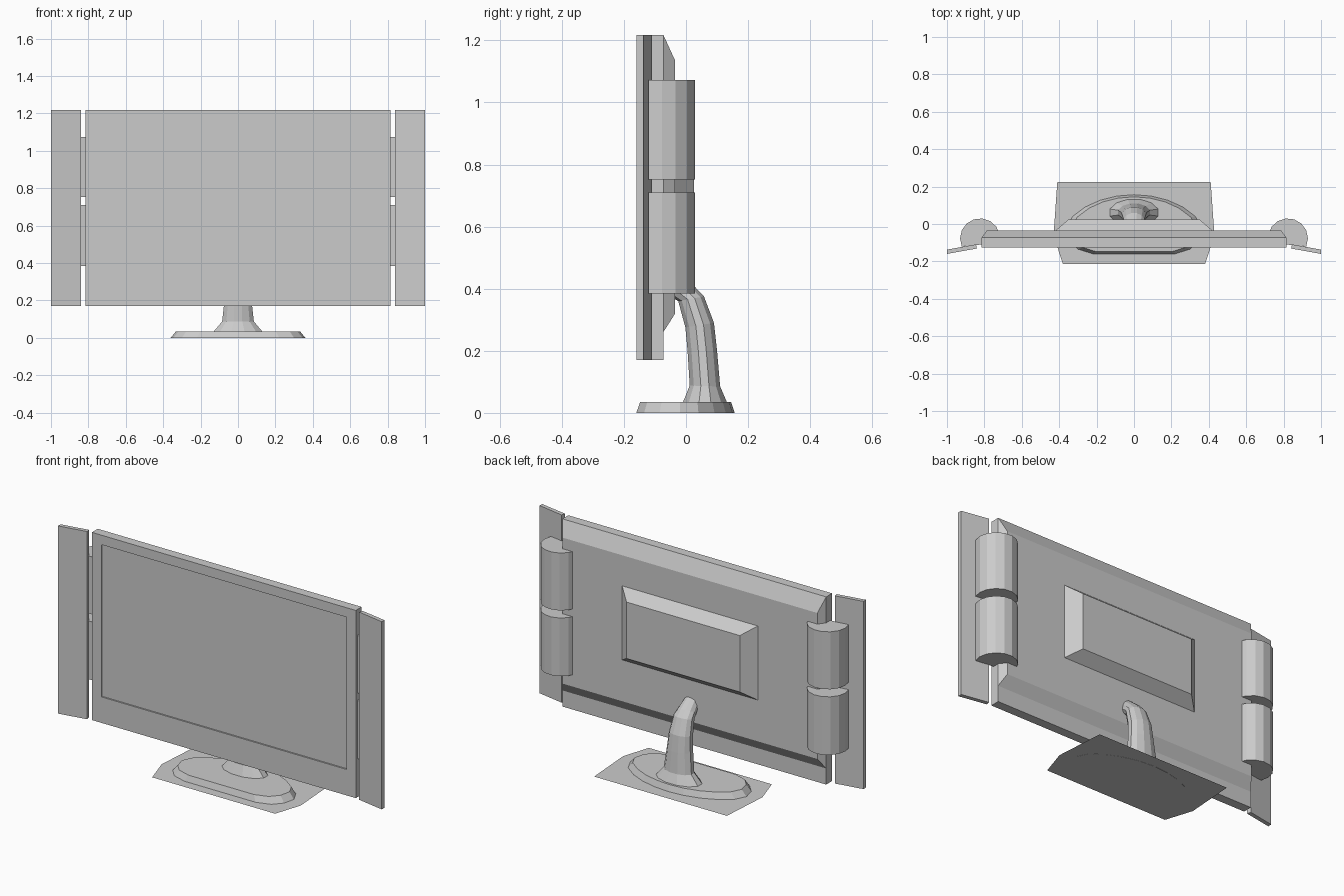
import bpy, bmesh
from math import sin, cos, pi, radians
from mathutils import Vector

if "Cube" in bpy.data.objects:
    bpy.data.objects.remove(bpy.data.objects["Cube"])


def loft(name, rings, caps=True):
    """Join equal-length point rings into a closed flat-shaded object."""
    bm = bmesh.new()
    vs = [[bm.verts.new(p) for p in r] for r in rings]
    n = len(rings[0])
    for a, b in zip(vs, vs[1:]):
        for i in range(n):
            j = (i + 1) % n
            bm.faces.new((a[i], a[j], b[j], b[i]))
    if caps:
        bm.faces.new(vs[0])
        if len(vs) > 1:
            bm.faces.new(vs[-1])
    bmesh.ops.recalc_face_normals(bm, faces=bm.faces)
    me = bpy.data.meshes.new(name)
    bm.to_mesh(me)
    bm.free()
    ob = bpy.data.objects.new(name, me)
    bpy.context.collection.objects.link(ob)
    return ob


def rect(x, z0, z1, y):
    return [(-x, y, z0), (x, y, z0), (x, y, z1), (-x, y, z1)]


def prism(name, outline, z0, z1):
    return loft(name, [[(x, y, z) for x, y in outline] for z in (z0, z1)])


# Screen housing with recessed display
loft("screen_housing", [
    rect(0.815, 0.17, 1.218, -0.073),
    rect(0.815, 0.17, 1.218, -0.125),
    rect(0.757, 0.315, 1.165, -0.125),
    rect(0.757, 0.315, 1.165, -0.117)])

# Bevelled rear shell and raised electronics cover
loft("rear_shell", [rect(0.815, 0.26, 1.218, -0.073),
                    rect(0.787, 0.32, 1.135, -0.035)])
loft("rear_cover", [rect(0.42, 0.55, 0.965, -0.036),
                    rect(0.35, 0.60, 0.915, 0.025)])

# Angled side speakers with two rounded rear chambers each
panel = [(0.84, -0.131), (1.0, -0.16), (1.0, -0.137), (0.845, -0.109)]
arc = [(0.823 + 0.107 * cos(radians(a)), -0.077 + 0.107 * sin(radians(a)))
       for a in range(-24, 193, 24)]
for side, s in (("left", -1), ("right", 1)):
    prism(f"{side}_speaker_panel", [(s * x, y) for x, y in panel], 0.17, 1.218)
    for level, z0, z1 in (("lower", 0.385, 0.71), ("upper", 0.752, 1.073)):
        prism(f"{side}_{level}_speaker_chamber", [(s * x, y) for x, y in arc], z0, z1)

# Stand foot: flat front edge, rounded ends and bowed back
half = [(0.22, -0.16), (0.30, -0.135), (0.345, -0.085), (0.36, -0.02),
        (0.33, 0.04), (0.26, 0.092), (0.18, 0.128), (0.09, 0.15)]
outline = half + [(0, 0.157)] + [(-x, y) for x, y in reversed(half)]
loft("stand_foot", [[(x, y, 0) for x, y in outline],
                    [(x * 0.92, y * 0.925, 0.035) for x, y in outline]])

# Thin ground plate under the foot
plate = [(0.41, 0.225), (0.43, -0.06), (0.38, -0.215)]
plate += [(-x, y) for x, y in reversed(plate)]
loft("ground_plate", [[(x, y, 0.001) for x, y in plate]])

# Curved neck: each section is (front y, z), (back y, z), half width
sections = [((-0.01, 0.034), (0.132, 0.034), 0.13),
            ((0.012, 0.088), (0.11, 0.085), 0.085),
            ((0.005, 0.20), (0.10, 0.20), 0.072),
            ((-0.002, 0.275), (0.09, 0.29), 0.065),
            ((-0.025, 0.36), (0.058, 0.375), 0.056),
            ((-0.05, 0.375), (0.025, 0.41), 0.05),
            ((-0.07, 0.38), (-0.03, 0.455), 0.04)]
rings = []
for f, b, w in sections:
    front, back = Vector((0, *f)), Vector((0, *b))
    mid, axis = (front + back) / 2, (back - front) / 2 / cos(pi / 12)
    rings.append([mid + axis * cos(a) + Vector((w / cos(pi / 12) * sin(a), 0, 0))
                  for a in [(i + 0.5) * pi / 6 for i in range(12)]])
loft("stand_neck", rings)
